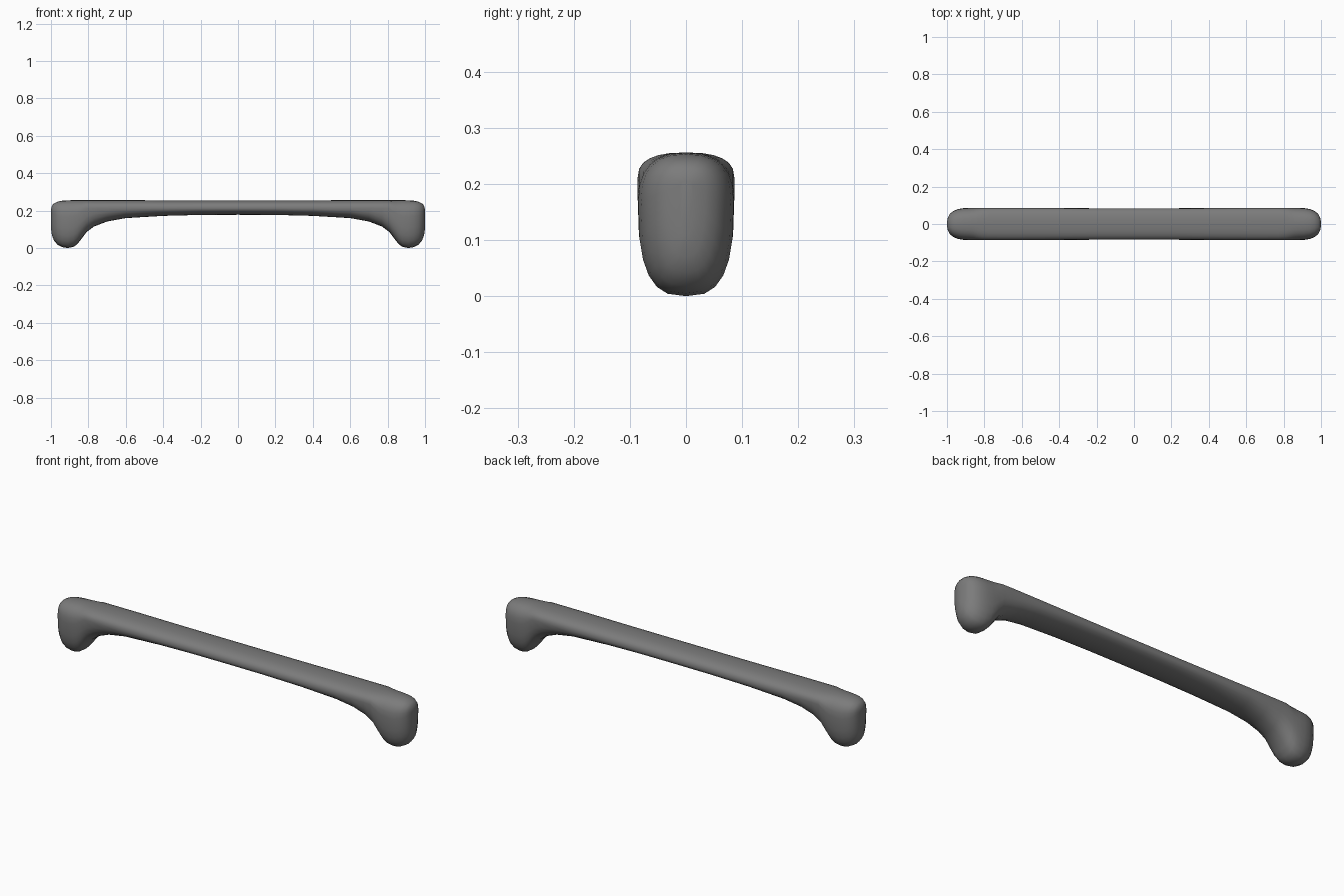
import bpy
import bmesh
from math import cos, sin, pi

cube = bpy.data.objects.get("Cube")
if cube:
    bpy.data.objects.remove(cube, do_unlink=True)

SIDES = 24
WIDEST = 0.212  # height of the widest line along the bar

# Half of the handle: distance from centre, top, bottom, half width
STATIONS = [
    (0.0, 0.255, 0.178, 0.084),
    (0.2, 0.255, 0.177, 0.084),
    (0.4, 0.255, 0.172, 0.085),
    (0.6, 0.256, 0.16, 0.086),
    (0.7, 0.256, 0.142, 0.086),
    (0.77, 0.256, 0.115, 0.086),
    (0.81, 0.256, 0.085, 0.086),
    (0.84, 0.256, 0.045, 0.086),
    (0.86, 0.256, 0.02, 0.086),
    (0.88, 0.256, 0.006, 0.086),
    (0.91, 0.255, 0.0, 0.085),
    (0.94, 0.253, 0.005, 0.08),
    (0.965, 0.248, 0.018, 0.07),
    (0.985, 0.238, 0.042, 0.054),
    (0.995, 0.226, 0.07, 0.035),
    (1.0, 0.206, 0.105, 0.012),
]


def power(value, exponent):
    """Signed power, for rounded-box curves."""
    return (1 if value >= 0 else -1) * abs(value) ** exponent


def section(bm, x, top, bottom, half):
    """One closed cross-section: flat-crowned top, deeper rounded underside."""
    centre = min(WIDEST, (top + bottom) / 2 + 0.04)
    depth = min(1, (centre - bottom) / 0.2)
    ring = []
    for i in range(SIDES):
        a = 2 * pi * i / SIDES
        up = sin(a) >= 0
        exponent = 2.5 if up else 1.8 + 1.2 * depth
        height = top - centre if up else centre - bottom
        y = half * power(cos(a), 2 / exponent)
        z = centre + height * power(sin(a), 2 / exponent)
        ring.append(bm.verts.new((x, y, z)))
    return ring


def make_handle():
    bm = bmesh.new()
    mirrored = [(-x, *rest) for x, *rest in reversed(STATIONS[1:])]
    rings = [section(bm, *s) for s in mirrored + STATIONS]
    for a, b in zip(rings, rings[1:]):
        for i in range(SIDES):
            j = (i + 1) % SIDES
            bm.faces.new((a[i], a[j], b[j], b[i]))
    bm.faces.new(rings[0])
    bm.faces.new(rings[-1])
    bmesh.ops.recalc_face_normals(bm, faces=bm.faces)
    for face in bm.faces:
        face.smooth = True
    mesh = bpy.data.meshes.new("pull_handle")
    bm.to_mesh(mesh)
    bm.free()
    obj = bpy.data.objects.new("pull_handle", mesh)
    bpy.context.collection.objects.link(obj)
    return obj


# Plain grey finish
grey = bpy.data.materials.new("mid_grey")
grey.use_nodes = True
colour = (0.2, 0.2, 0.2, 1)
grey.diffuse_color = colour
grey.node_tree.nodes["Principled BSDF"].inputs["Base Color"].default_value = colour

handle = make_handle()
handle.data.materials.append(grey)
